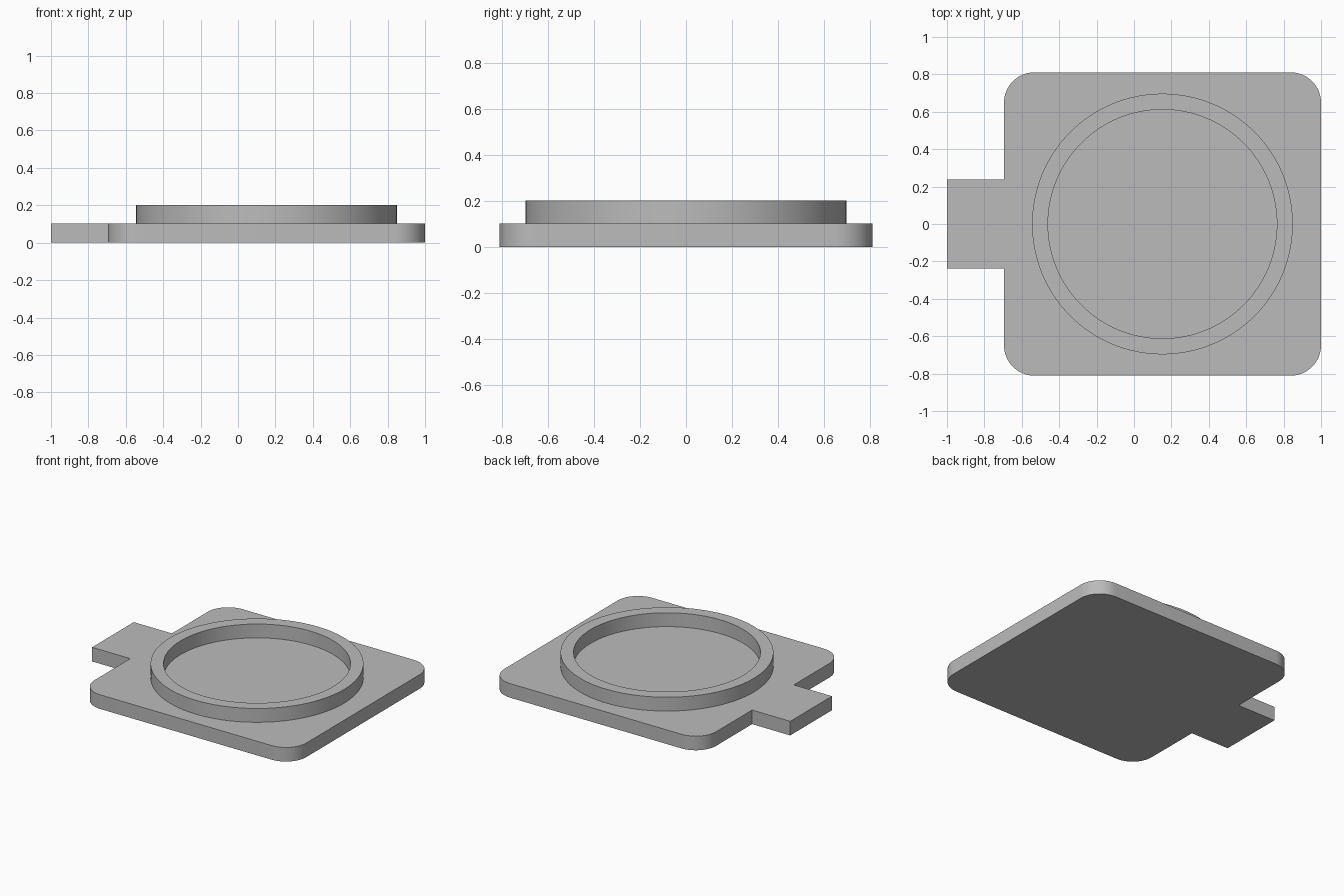
import bpy, bmesh, math

cube = bpy.data.objects.get("Cube")
if cube:
    bpy.data.objects.remove(cube, do_unlink=True)

grey = bpy.data.materials.new("mid grey")
grey.use_nodes = True
colour = (0.5, 0.5, 0.5, 1)
grey.diffuse_color = colour
grey.node_tree.nodes["Principled BSDF"].inputs["Base Color"].default_value = colour

BASE_TOP, RIM_TOP = 0.102, 0.202
LEFT, RIGHT, HALF_DEPTH, CORNER = -0.695, 1.0, 0.811, 0.163
TAB_END, TAB_HALF = -1.0, 0.238
RIM_X, RIM_OUTER, RIM_INNER = 0.152, 0.697, 0.612


def arc(cx, cy, radius, start, sweep, steps):
    angles = [math.radians(start + sweep * i / steps) for i in range(steps + 1)]
    return [(cx + radius * math.cos(a), cy + radius * math.sin(a)) for a in angles]


def finish(name, bm):
    bmesh.ops.recalc_face_normals(bm, faces=bm.faces)
    mesh = bpy.data.meshes.new(name)
    bm.to_mesh(mesh)
    bm.free()
    mesh.materials.append(grey)
    obj = bpy.data.objects.new(name, mesh)
    bpy.context.collection.objects.link(obj)
    bpy.ops.object.select_all(action="DESELECT")
    obj.select_set(True)
    bpy.context.view_layer.objects.active = obj
    bpy.ops.object.shade_smooth_by_angle(angle=math.radians(30))


# Rounded base plate with the square tab in one outline
x0, x1, y1 = LEFT + CORNER, RIGHT - CORNER, HALF_DEPTH - CORNER
outline = [(LEFT, TAB_HALF), (TAB_END, TAB_HALF), (TAB_END, -TAB_HALF), (LEFT, -TAB_HALF)]
for cx, cy, start in ((x0, -y1, 180), (x1, -y1, 270), (x1, y1, 0), (x0, y1, 90)):
    outline += arc(cx, cy, CORNER, start, 90, 16)
bm = bmesh.new()
face = bm.faces.new([bm.verts.new((x, y, 0)) for x, y in outline])
top = bmesh.ops.extrude_face_region(bm, geom=[face], use_keep_orig=True)["geom"]
bmesh.ops.translate(bm, vec=(0, 0, BASE_TOP),
                    verts=[v for v in top if isinstance(v, bmesh.types.BMVert)])
finish("base_plate", bm)

# Raised circular rim, turned from a wall section standing on the plate
bm = bmesh.new()
section = [(RIM_INNER, BASE_TOP), (RIM_INNER, RIM_TOP), (RIM_OUTER, RIM_TOP), (RIM_OUTER, BASE_TOP)]
verts = [bm.verts.new((RIM_X + r, 0, z)) for r, z in section]
edges = [bm.edges.new(pair) for pair in zip(verts, verts[1:])]
bmesh.ops.spin(bm, geom=verts + edges, cent=(RIM_X, 0, 0), axis=(0, 0, 1),
               angle=math.tau, steps=128, use_merge=True)
bmesh.ops.remove_doubles(bm, verts=bm.verts, dist=0.0001)
finish("round_rim", bm)
